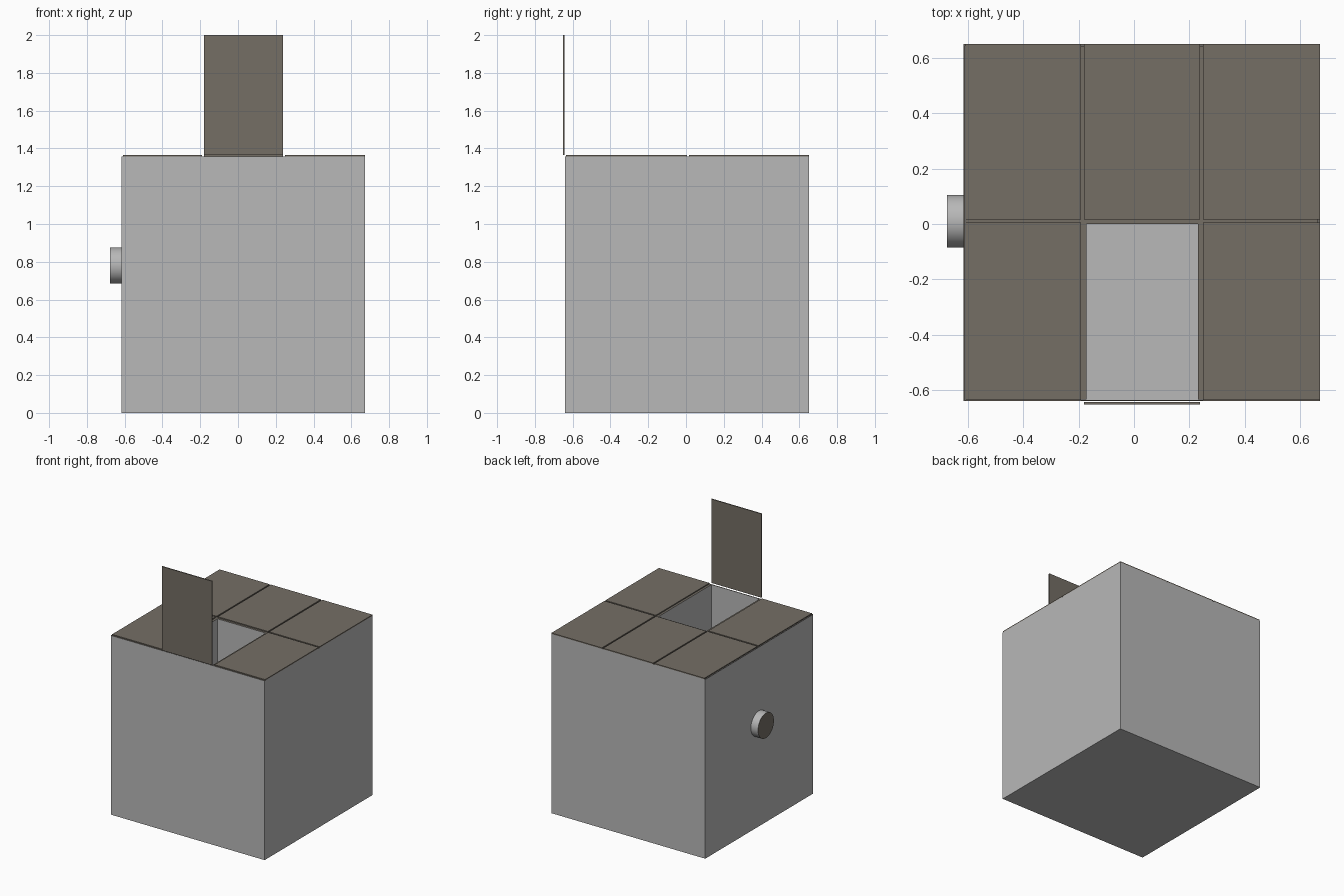
import bpy, bmesh, math
from mathutils import Matrix

if "Cube" in bpy.data.objects:
    bpy.data.objects.remove(bpy.data.objects["Cube"])


def material(name, rgb):
    m = bpy.data.materials.new(name)
    m.diffuse_color = (*rgb, 1)
    m.use_nodes = True
    m.node_tree.nodes["Principled BSDF"].inputs["Base Color"].default_value = m.diffuse_color
    return m


GREY = material("light grey", (0.48, 0.48, 0.48))
BROWN = material("dark brown", (0.176, 0.156, 0.13))

X0, X1, Y0, Y1 = -0.617, 0.672, -0.641, 0.651   # body footprint
TOP, LID_TOP, WALL = 1.357, 1.365, 0.007


def finish(bm, name, rule):
    """Make an object; faces that satisfy the rule are brown."""
    bm.normal_update()
    for f in bm.faces:
        f.material_index = int(rule(f))
    mesh = bpy.data.meshes.new(name)
    bm.to_mesh(mesh)
    bm.free()
    mesh.materials.append(GREY)
    mesh.materials.append(BROWN)
    ob = bpy.data.objects.new(name, mesh)
    bpy.context.collection.objects.link(ob)
    return ob


def box_mesh(x0, x1, y0, y1, z0, z1):
    bm = bmesh.new()
    mat = Matrix.Translation(((x0 + x1) / 2, (y0 + y1) / 2, (z0 + z1) / 2))
    mat = mat @ Matrix.Diagonal((x1 - x0, y1 - y0, z1 - z0, 1))
    bmesh.ops.create_cube(bm, size=1, matrix=mat)
    return bm


def all_brown(f):
    return True


def brown_rim(f):
    return f.normal.z > 0.5 and f.calc_center_median().z > TOP - 0.01


# Hollow body: inset the top and push the inner face down to the floor
bm = box_mesh(X0, X1, Y0, Y1, 0, TOP)
bm.normal_update()
top = max(bm.faces, key=lambda f: f.calc_center_median().z)
bmesh.ops.inset_region(bm, faces=[top], thickness=WALL)
inner = bmesh.ops.extrude_face_region(bm, geom=[top])
bmesh.ops.delete(bm, geom=[top], context='FACES')
for v in [g for g in inner["geom"] if isinstance(g, bmesh.types.BMVert)]:
    v.co.z = 0.01
bmesh.ops.recalc_face_normals(bm, faces=bm.faces)
finish(bm, "body", brown_rim)

# Dividers forming six compartments
CROSS = (0.0, 0.016)
finish(box_mesh(X0 + WALL, X1 - WALL, *CROSS, 0.01, TOP), "cross_divider", brown_rim)
for side, (a, b) in {"left": (-0.192, -0.172), "right": (0.232, 0.252)}.items():
    for end, (c, d) in {"front": (Y0 + WALL, CROSS[0]), "back": (CROSS[1], Y1 - WALL)}.items():
        finish(box_mesh(a, b, c, d, 0.01, TOP), f"{side}_{end}_divider", brown_rim)

# Five closed lids separated by narrow grooves
columns = {"left": (-0.61, -0.191), "middle": (-0.181, 0.239), "right": (0.249, X1)}
rows = {"front": (-0.636, 0.005), "back": (0.016, Y1)}
for col, (a, b) in columns.items():
    for row, (c, d) in rows.items():
        if (col, row) != ("middle", "front"):
            finish(box_mesh(a, b, c, d, TOP, LID_TOP), f"{col}_{row}_lid", all_brown)

# Open lid standing upright at the front edge
finish(box_mesh(-0.181, 0.239, -0.652, -0.644, LID_TOP, 2.0), "open_lid", all_brown)

# Round knob on the left side with a brown end face
bm = bmesh.new()
mat = Matrix.Translation((-0.646, 0.01, 0.78)) @ Matrix.Rotation(math.pi / 2, 4, 'Y')
bmesh.ops.create_cone(bm, cap_ends=True, segments=48, radius1=0.095, radius2=0.095,
                      depth=0.062, matrix=mat)
knob = finish(bm, "knob", lambda f: abs(f.normal.x) > 0.5)
bpy.context.view_layer.objects.active = knob
knob.select_set(True)
bpy.ops.object.shade_smooth_by_angle()
